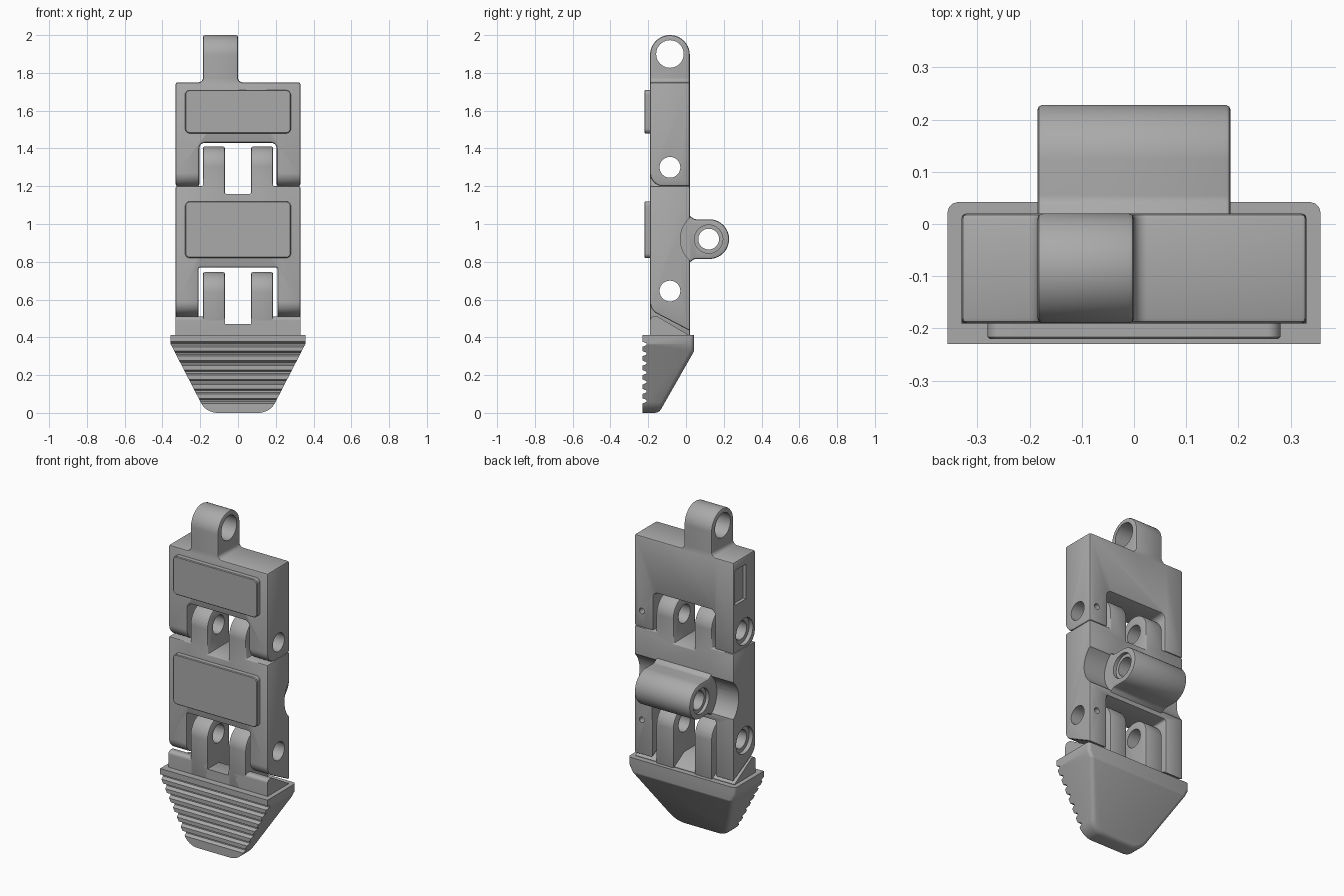
import bpy, bmesh, math
from mathutils import Vector

if "Cube" in bpy.data.objects:
    bpy.data.objects.remove(bpy.data.objects["Cube"])

grey = bpy.data.materials.new("plain grey")
grey.use_nodes = True
grey.diffuse_color = (0.4, 0.4, 0.4, 1)
grey.node_tree.nodes["Principled BSDF"].inputs["Base Color"].default_value = (0.4, 0.4, 0.4, 1)


def rounded(points, steps=8):
    """Closed outline from (u, v, corner radius) points."""
    out = []
    for i, (u, v, r) in enumerate(points):
        p = Vector((u, v))
        if not r:
            out.append(p)
            continue
        a = (Vector(points[i - 1][:2]) - p).normalized()
        b = (Vector(points[(i + 1) % len(points)][:2]) - p).normalized()
        half = a.angle(b) / 2
        centre = p + (a + b).normalized() * (r / math.sin(half))
        start = p + a * (r / math.tan(half)) - centre
        end = p + b * (r / math.tan(half)) - centre
        out += [centre + start.lerp(end, k / steps).normalized() * r for k in range(steps + 1)]
    clean = []
    for p in out:
        if not clean or (p - clean[-1]).length > 1e-5:
            clean.append(p)
    return clean


def prism(name, outline, axis, lo, hi):
    """Extrude an outline along x (outline is y, z) or along y (outline is x, z)."""
    place = (lambda p, d: (d, p.x, p.y)) if axis == "x" else (lambda p, d: (p.x, d, p.y))
    bm = bmesh.new()
    face = bm.faces.new([bm.verts.new(place(p, lo)) for p in outline])
    top = bmesh.ops.extrude_face_region(bm, geom=[face])["geom"]
    shift = (hi - lo, 0, 0) if axis == "x" else (0, hi - lo, 0)
    bmesh.ops.translate(bm, vec=shift, verts=[g for g in top if isinstance(g, bmesh.types.BMVert)])
    bmesh.ops.recalc_face_normals(bm, faces=bm.faces)
    mesh = bpy.data.meshes.new(name)
    bm.to_mesh(mesh)
    bm.free()
    mesh.materials.append(grey)
    ob = bpy.data.objects.new(name, mesh)
    bpy.context.collection.objects.link(ob)
    return ob


def box(name, x0, x1, y0, y1, z0, z1, r=0):
    return prism(name, rounded([(x0, z0, r), (x1, z0, r), (x1, z1, r), (x0, z1, r)]), "y", y0, y1)


def rod(u, v, r, lo, hi, axis="x"):
    ring = [Vector((u + r * math.cos(k * math.tau / 40), v + r * math.sin(k * math.tau / 40))) for k in range(40)]
    return prism("cutter", ring, axis, lo, hi)


def bake(ob):
    graph = bpy.context.evaluated_depsgraph_get()
    mesh = bpy.data.meshes.new_from_object(ob.evaluated_get(graph))
    ob.modifiers.clear()
    ob.data = mesh


def combine(ob, mode, *others):
    for other in others:
        mod = ob.modifiers.new("join", "BOOLEAN")
        mod.operation, mod.object, mod.solver = mode, other, "EXACT"
        bake(ob)
        bpy.data.objects.remove(other)
    return ob


def bevel(ob, width, segments=2):
    mod = ob.modifiers.new("bevel", "BEVEL")
    mod.width, mod.segments = width, segments
    mod.limit_method, mod.angle_limit = "ANGLE", math.radians(40)
    mod.use_clamp_overlap = False
    bake(ob)


FRONT, BACK, MID, HALF = -0.19, 0.02, -0.085, 0.33
PIN_HIGH, PIN_LOW = 1.3, 0.645


def pin_holes(ob, z):
    # through hole, recess on one side and a small set-screw hole at the back
    combine(ob, "DIFFERENCE", rod(MID, z, 0.055, -1, 1),
            rod(MID, z, 0.08, -1, -HALF + 0.025),
            rod(0.28, z, 0.017, -0.03, 1, "y"))


# upper segment with its tongue
upper = prism("upper_segment", rounded([
    (-HALF, 1.2, 0), (-0.205, 1.2, 0), (-0.205, 1.43, 0.03), (0.205, 1.43, 0.03), (0.205, 1.2, 0),
    (HALF, 1.2, 0), (HALF, 1.75, 0), (0, 1.75, 0.025), (0, 2, 0), (-0.185, 2, 0),
    (-0.185, 1.75, 0.025), (-HALF, 1.75, 0)]), "y", -1, 1)
combine(upper, "INTERSECT", prism("side", rounded([
    (FRONT, 1.2, 0.07), (BACK, 1.2, 0), (BACK, 2, 0.1045), (FRONT, 2, 0.1045)], 12), "x", -1, 1))
bevel(upper, 0.01)
combine(upper, "DIFFERENCE", rod(MID, 1.9, 0.073, -1, 1))
pin_holes(upper, PIN_HIGH)
combine(upper, "DIFFERENCE", box("slot", -1, -HALF + 0.02, -0.1, 0.005, 1.49, 1.7))

# middle segment with two hinge lugs on top and a slot below
right_half = [(0.07, 1.16, 0), (0.07, 1.41, 0), (0.185, 1.41, 0), (0.185, 1.2, 0), (HALF, 1.2, 0),
              (HALF, 0.4, 0), (0.21, 0.4, 0), (0.21, 0.77, 0.012)]
left_half = [(-x, z, r) for x, z, r in reversed(right_half)]
middle = prism("middle_segment", rounded(right_half + left_half), "y", -1, 1)
combine(middle, "INTERSECT", prism("side", rounded([
    (FRONT, 0.545, 0.07), (BACK, 0.435, 0), (BACK, 1.41, 0.104), (FRONT, 1.41, 0.104)], 12), "x", -1, 1))
bevel(middle, 0.008)
for side in (-1, 1):
    ends = sorted((side * 0.185, side))
    combine(middle, "DIFFERENCE", rod(0.12, 0.92, 0.15, *ends))

# rear cross tube on the middle segment
boss = prism("rear_tube", rounded([
    (-0.1, 0.79, 0), (0.01, 0.79, 0), (0.045, 0.815, 0.03), (0.228, 0.815, 0.1045),
    (0.228, 1.025, 0.1045), (0.045, 1.025, 0.03), (0.01, 1.05, 0), (-0.1, 1.05, 0)], 12), "x", -0.185, 0.185)
bevel(boss, 0.01)
combine(middle, "UNION", boss)
combine(middle, "DIFFERENCE", rod(0.12, 0.92, 0.055, -1, 1),
        rod(0.12, 0.92, 0.075, -1, -0.165), rod(0.12, 0.92, 0.075, 0.165, 1))
pin_holes(middle, PIN_LOW)
combine(middle, "DIFFERENCE", rod(MID, PIN_HIGH, 0.055, -1, 1))

# raised front pads
pads = [box("upper_pad", -0.28, 0.28, -0.22, -0.18, 1.48, 1.71, 0.025),
        box("middle_pad", -0.28, 0.28, -0.22, -0.18, 0.82, 1.12, 0.025)]
for pad in pads:
    bevel(pad, 0.004, 1)

# sloped hinge base above the tip
base = prism("tip_base", rounded([
    (FRONT, 0.39, 0), (0.01, 0.39, 0), (0.01, 0.415, 0), (-0.15, 0.51, 0), (FRONT, 0.51, 0.02)]), "x", -HALF, HALF)
combine(base, "DIFFERENCE", box("notch", -0.07, 0.07, -1, 1, 0.47, 1))

# hinge lugs above the tip
lugs = []
for name, x in (("right_tip_lug", -0.185), ("left_tip_lug", 0.07)):
    lug = prism(name, rounded([
        (FRONT, 0.39, 0), (BACK, 0.39, 0), (BACK, 0.745, 0.104), (FRONT, 0.745, 0.104)], 12), "x", x, x + 0.115)
    bevel(lug, 0.008)
    lugs.append(combine(lug, "DIFFERENCE", rod(MID, PIN_LOW, 0.055, -1, 1)))

# tapered tip, trimmed at the front by a ridged outline
tip = prism("finger_tip", rounded([
    (-0.169, 0, 0.1), (0.169, 0, 0.1), (0.357, 0.365, 0), (0.357, 0.46, 0),
    (-0.357, 0.46, 0), (-0.357, 0.365, 0)]), "y", -1, 1)
combine(tip, "INTERSECT", prism("side", rounded([
    (-0.3, -0.01, 0), (-0.149, -0.01, 0), (0.042, 0.325, 0.02), (0.042, 0.46, 0), (-0.3, 0.46, 0)]), "x", -1, 1))
bevel(tip, 0.02, 3)
ridges = [(-0.23, 0, 0), (1, 0, 0), (1, 0.412, 0), (-0.23, 0.412, 0)]
for k in reversed(range(7)):
    z = 0.05 + k * 0.05
    ridges += [(-0.23, z + 0.027, 0), (-0.208, z + 0.018, 0), (-0.208, z + 0.009, 0), (-0.23, z, 0)]
combine(tip, "INTERSECT", prism("ridge_outline", rounded(ridges), "x", -1, 1))

# smooth curves, crisp edges
bpy.ops.object.select_all(action="DESELECT")
for ob in [upper, middle, base, tip] + lugs + pads:
    ob.select_set(True)
    bpy.context.view_layer.objects.active = ob
bpy.ops.object.shade_smooth_by_angle(angle=math.radians(35))
